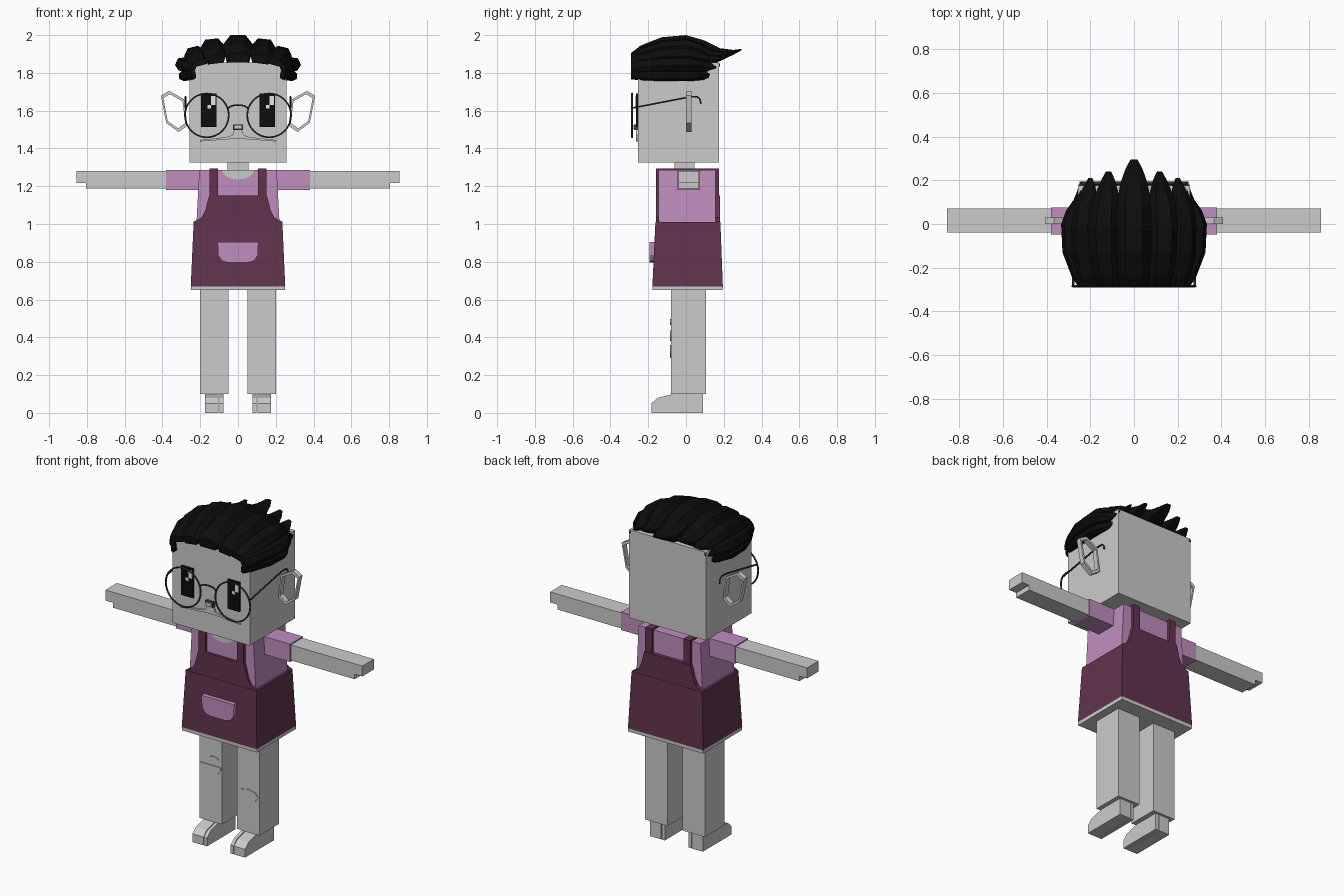
import bpy, bmesh, math
from mathutils import Vector, Matrix

if "Cube" in bpy.data.objects:
    bpy.data.objects.remove(bpy.data.objects["Cube"], do_unlink=True)


def material(name, r, g, b):
    m = bpy.data.materials.new(name)
    m.use_nodes = True
    m.diffuse_color = (r, g, b, 1)
    m.node_tree.nodes["Principled BSDF"].inputs["Base Color"].default_value = (r, g, b, 1)
    return m


SKIN = material("pale_grey", 0.6, 0.6, 0.6)
PINK = material("lilac_pink", 0.52, 0.27, 0.52)
MAROON = material("plum", 0.12, 0.034, 0.075)
BLACK = material("black", 0.004, 0.004, 0.004)
WIRE = material("dark_grey", 0.05, 0.05, 0.05)
WHITE = material("white", 0.95, 0.95, 0.95)


def finish(bm, name, *mats):
    bmesh.ops.recalc_face_normals(bm, faces=bm.faces)
    mesh = bpy.data.meshes.new(name)
    bm.to_mesh(mesh)
    bm.free()
    ob = bpy.data.objects.new(name, mesh)
    bpy.context.collection.objects.link(ob)
    for m in mats:
        mesh.materials.append(m)
    return ob


def loft(name, rings, *mats):
    """Skin a list of equal-length closed rings and cap both ends."""
    bm = bmesh.new()
    rows = [[bm.verts.new(p) for p in ring] for ring in rings]
    n = len(rows[0])
    for a, b in zip(rows, rows[1:]):
        for i in range(n):
            j = (i + 1) % n
            bm.faces.new((a[i], a[j], b[j], b[i]))
    bm.faces.new(rows[0])
    bm.faces.new(rows[-1])
    return finish(bm, name, *mats)


def plate(name, outline, y0, y1, mat):
    """Extrude an (x, z) outline along y."""
    return loft(name, [[(x, y, z) for x, z in outline] for y in (y0, y1)], mat)


def box(name, x0, x1, y0, y1, z0, z1, mat):
    return plate(name, [(x0, z0), (x1, z0), (x1, z1), (x0, z1)], y0, y1, mat)


def ellipse(cx, cz, rx, rz, n, start=0, end=360):
    steps = n if end - start == 360 else n - 1
    angles = [math.radians(start + (end - start) * i / steps) for i in range(n)]
    return [(cx + rx * math.cos(a), cz + rz * math.sin(a)) for a in angles]


def wire(name, points, radius, closed=False):
    curve = bpy.data.curves.new(name, "CURVE")
    curve.dimensions = "3D"
    curve.bevel_depth = radius
    curve.bevel_resolution = 1
    spline = curve.splines.new("POLY")
    spline.points.add(len(points) - 1)
    for p, co in zip(spline.points, points):
        p.co = (*co, 1)
    spline.use_cyclic_u = closed
    curve.materials.append(WIRE)
    ob = bpy.data.objects.new(name, curve)
    bpy.context.collection.objects.link(ob)
    bpy.ops.object.select_all(action="DESELECT")
    ob.select_set(True)
    bpy.context.view_layer.objects.active = ob
    bpy.ops.object.convert(target="MESH")
    bpy.ops.object.shade_smooth_by_angle()


def mirrored(half):
    return half + [(-x, z) for x, z in reversed(half)]


# Head, neck and torso
box("head", -0.257, 0.257, -0.255, 0.175, 1.325, 1.855, SKIN)
box("neck", -0.055, 0.055, -0.06, 0.045, 1.27, 1.33, SKIN)
plate("shirt", mirrored([(0.22, 1.0), (0.205, 1.285)]), -0.145, 0.157, PINK)
plate("neckline", ellipse(0, 1.286, 0.085, 0.05, 9, 180, 360), -0.15, -0.06, SKIN)

# Skirt of the apron, with a recessed pale underside
bm = bmesh.new()
low = [bm.verts.new((x, y, 0.67)) for x, y in ((-0.25, -0.178), (0.25, -0.178), (0.25, 0.195), (-0.25, 0.195))]
top = [bm.verts.new((x, y, 1.01)) for x, y in ((-0.235, -0.162), (0.235, -0.162), (0.235, 0.182), (-0.235, 0.182))]
under = bm.faces.new(low)
bm.faces.new(top)
for i in range(4):
    j = (i + 1) % 4
    bm.faces.new((low[i], low[j], top[j], top[i]))
rim = bmesh.ops.inset_region(bm, faces=[under], thickness=0.012)["faces"]
wall = bmesh.ops.inset_region(bm, faces=[under], thickness=0.001, depth=-0.02)["faces"]
for f in rim + wall + [under]:
    f.material_index = 1
finish(bm, "apron_skirt", MAROON, SKIN)

# Bibs and shoulder straps
bib = mirrored([(0.235, 1.0), (0.235, 1.012), (0.192, 1.035), (0.172, 1.075), (0.16, 1.125), (0.152, 1.15)])
for side, y0, y1 in (("front", -0.16, -0.144), ("back", 0.156, 0.18)):
    plate(side + "_bib", bib, y0, y1, MAROON)
for s, side in ((1, "left"), (-1, "right")):
    for part, y0, y1, z0 in (("front", -0.16, -0.144, 1.13), ("top", -0.16, 0.175, 1.284), ("back", 0.156, 0.175, 1.13)):
        box(f"{side}_strap_{part}", s * 0.105, s * 0.15, y0, y1, z0, 1.295, MAROON)

# Pocket
plate("pocket", mirrored([(0.05, 0.795), (0.085, 0.805), (0.105, 0.835), (0.108, 0.905)]), -0.193, -0.165, PINK)

for s, side in ((1, "left"), (-1, "right")):
    # Arms
    box(side + "_sleeve", s * 0.19, s * 0.38, -0.047, 0.075, 1.18, 1.287, PINK)
    arm = [(0.37, 1.187), (0.805, 1.187), (0.805, 1.217), (0.855, 1.217), (0.855, 1.28), (0.37, 1.28)]
    plate(side + "_arm", [(s * x, z) for x, z in arm], -0.04, 0.07, SKIN)

    # Legs and feet with a separate big toe
    box(side + "_leg", s * 0.05, s * 0.2, -0.08, 0.105, 0.1, 0.69, SKIN)
    foot = [(0.09, 0), (0.09, 0.105), (-0.07, 0.1), (-0.15, 0.08), (-0.183, 0.05), (-0.183, 0)]
    for part, x0, x1 in (("big_toe", 0.078, 0.098), ("foot", 0.102, 0.175)):
        loft(f"{side}_{part}", [[(s * x, y, z) for y, z in foot] for x in (x0, x1)], SKIN)

    # Ears: open angular loops
    outer = [(0.285, 1.66), (0.365, 1.705), (0.408, 1.68), (0.38, 1.535), (0.315, 1.487), (0.268, 1.52)]
    mid = Vector((0.335, 1.6))
    inner = [tuple(mid + (Vector(p) - mid) * 0.83) for p in outer]
    rings = []
    for a, b in zip(outer + outer[:1], inner + inner[:1]):
        rings.append([(s * x, y, z) for (x, z), y in ((a, 0), (a, 0.03), (b, 0.03), (b, 0))])
    loft(side + "_ear", rings, SKIN)

    # Eyes with square glints
    box(side + "_eye", s * 0.115, s * 0.195, -0.264, -0.254, 1.513, 1.69, BLACK)
    gx = s * 0.155 + 0.012
    box(side + "_glint", gx, gx + 0.024, -0.268, -0.262, 1.63, 1.678, WHITE)
    box(side + "_small_glint", gx - 0.018, gx, -0.268, -0.262, 1.612, 1.63, WHITE)

    # Spectacle rim and temple
    circle = ellipse(s * 0.165, 1.575, 0.116, 0.116, 32)
    wire(side + "_lens_rim", [(x, -0.285, z) for x, z in circle], 0.005, True)
    temple = [(-0.28, 1.615), (0.02, 1.673), (0.06, 1.673), (0.075, 1.66), (0.078, 1.635)]
    wire(side + "_temple", [(s * 0.278, y, z) for y, z in temple], 0.005)

bridge = ellipse(0, 1.605, 0.055, 0.025, 9, 0, 180)
wire("bridge", [(x, -0.285, z) for x, z in bridge], 0.005)

# Nose and lip
box("nose_outline", -0.027, 0.027, -0.275, -0.25, 1.497, 1.528, WIRE)
box("nose", -0.02, 0.02, -0.285, -0.25, 1.503, 1.523, SKIN)
lip = mirrored([(0.03, 1.45), (0.2, 1.437), (0.2, 1.445), (0.06, 1.46), (0.03, 1.47), (0.02, 1.5)])
plate("lip", lip, -0.264, -0.254, SKIN)

# Knee patches
plate("right_knee_patch", ellipse(-0.125, 0.44, 0.07, 0.06, 9, 180, 360), -0.085, -0.079, SKIN)
plate("right_knee_spot", ellipse(-0.103, 0.48, 0.033, 0.016, 8), -0.085, -0.079, SKIN)
plate("left_knee_patch", ellipse(0.125, 0.325, 0.068, 0.035, 8), -0.085, -0.079, SKIN)

# Hair: tapering locks swept front to back; stations are y, floor, crest, width, spread
STATIONS = [(-0.29, 0.0, 0.35, 0.8, 0.9), (-0.24, 0.0, 0.62, 0.92, 0.94), (-0.13, 0.0, 0.92, 1, 1),
            (0.0, 0.0, 1.0, 1, 1), (0.1, 0.0, 0.8, 0.95, 0.98), (0.18, 0.05, 0.52, 0.8, 0.94),
            (0.25, 0.28, 0.46, 0.5, 0.9), (0.295, 0.45, 0.5, 0.2, 0.88)]
SECTION = [(-0.75, 0), (-1, 0.65), (-0.5, 1), (0.5, 1), (1, 0.65), (0.75, 0)]


def lock(name, x, z, half, height, tilt, tail):
    turn = Matrix.Rotation(math.radians(tilt), 3, "Y")
    rings = []
    for y, floor, crest, width, spread in STATIONS:
        y = y * tail / 0.295 if y > 0 else y
        ring = []
        for u, v in SECTION:
            p = turn @ Vector((u * half * width, 0, height * (floor + v * (crest - floor))))
            ring.append(((p.x + x) * spread if x else p.x, y, p.z + z))
        rings.append(ring)
    loft(name, rings, BLACK)


lock("centre_lock", 0, 1.855, 0.08, 0.145, 0, 0.295)
for s, side in ((1, "left"), (-1, "right")):
    lock(side + "_inner_lock", s * 0.126, 1.85, 0.068, 0.13, s * 6, 0.24)
    lock(side + "_outer_lock", s * 0.215, 1.84, 0.056, 0.1, s * 14, 0.21)
    lock(side + "_temple_lock", s * 0.248, 1.825, 0.038, 0.085, s * 66, 0.18)
    lock(side + "_low_lock", s * 0.248, 1.79, 0.028, 0.065, s * 98, 0.17)
